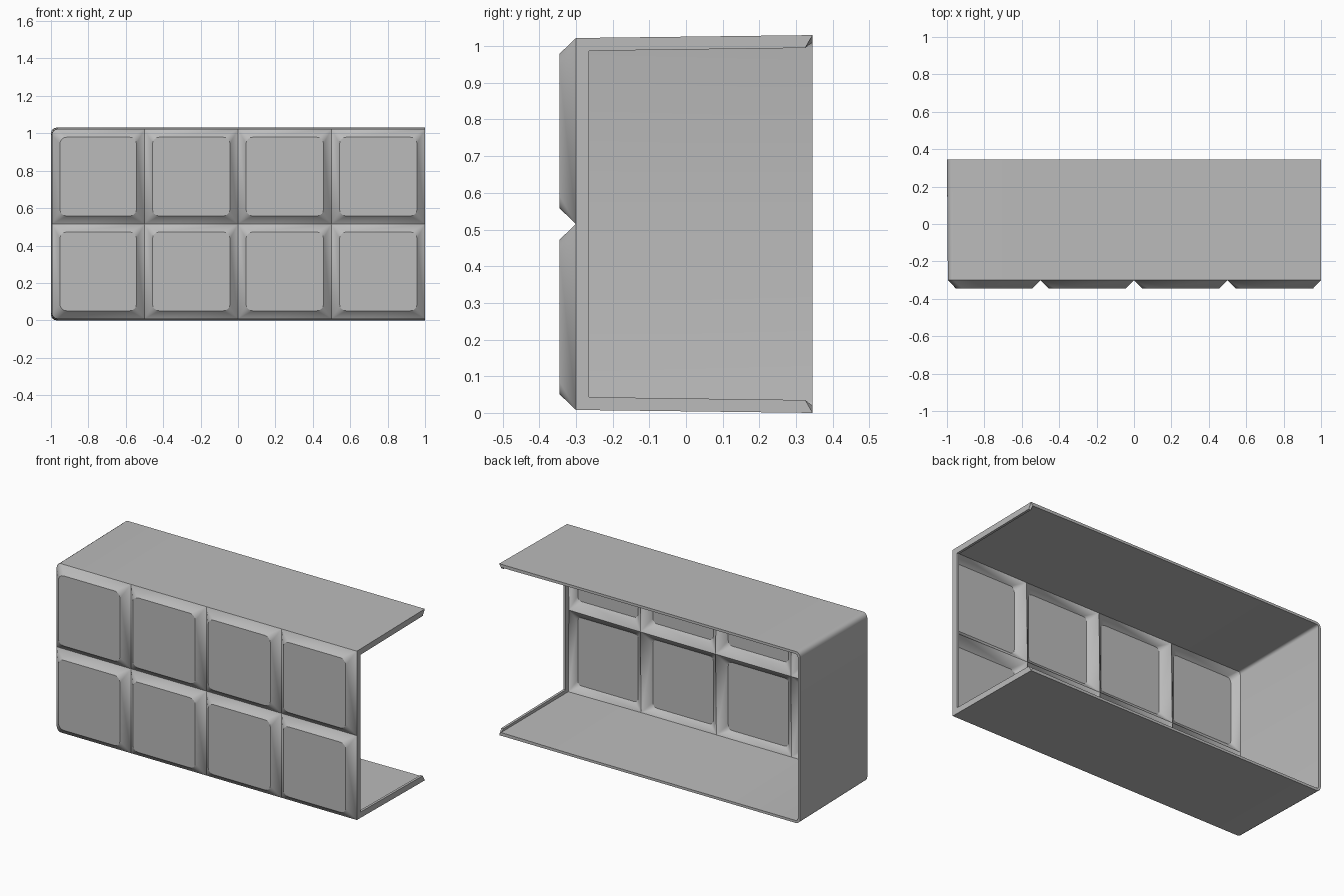
import bpy, bmesh, math

cube = bpy.data.objects.get("Cube")
if cube:
    bpy.data.objects.remove(cube, do_unlink=True)

# Main sizes
LEFT, RIGHT = -0.995, 1.0
LOW, MID, HIGH = 0.008, 0.515, 1.022
PANEL_Y, GROOVE_Y, BACK_Y = -0.345, -0.30, 0.345
INSET, SHEET, LIP = 0.043, 0.015, 0.035
STEPS = 5

grey = bpy.data.materials.new("warm_free_grey")
grey.name = "mid_grey"
grey.use_nodes = True
colour = (0.5, 0.5, 0.5, 1)
grey.diffuse_color = colour
grey.node_tree.nodes["Principled BSDF"].inputs["Base Color"].default_value = colour


def rounded_loop(bm, x0, x1, z0, z1, y, radii):
    """Ring of vertices; radii run bottom-left, bottom-right, top-right, top-left."""
    corners = [(x0, z0, 1, 1), (x1, z0, -1, 1), (x1, z1, -1, -1), (x0, z1, 1, -1)]
    ring = []
    for i, ((x, z, sx, sz), r) in enumerate(zip(corners, radii)):
        for k in range(STEPS):
            a = math.pi + math.pi / 2 * (i + k / (STEPS - 1))
            ring.append(bm.verts.new((x + r * (sx + math.cos(a)), y,
                                      z + r * (sz + math.sin(a)))))
    return ring


def boundary(bm):
    return [e for e in bm.edges if e.is_boundary]


def at_open_end(v):
    return abs(v.co.x - RIGHT) < 1e-4


bm = bmesh.new()

# Raised cushions with sloping sides that meet in V grooves
columns = [LEFT, -0.5, 0.0, 0.5, RIGHT]
rows = [LOW, MID, HIGH]
for c, (x0, x1) in enumerate(zip(columns, columns[1:])):
    for r, (z0, z1) in enumerate(zip(rows, rows[1:])):
        outer = 0.03 if c == 0 else 0
        base = rounded_loop(bm, x0, x1, z0, z1, GROOVE_Y,
                            [outer * (r == 0), 0, 0, outer * (r == 1)])
        top = rounded_loop(bm, x0 + INSET, x1 - INSET, z0 + INSET, z1 - INSET,
                           PANEL_Y, [0.035] * 4)
        bm.faces.new(top)
        n = len(base)
        for i in range(n):
            j = (i + 1) % n
            bm.faces.new((base[i], base[j], top[j], top[i]))
bmesh.ops.remove_doubles(bm, verts=bm.verts, dist=1e-4)

# Roof, floor and closed side wall, drafted slightly outward to the back
edges = [e for e in boundary(bm) if not all(at_open_end(v) for v in e.verts)]
walls = bmesh.ops.extrude_edge_only(bm, edges=edges)["geom"]
for v in [g for g in walls if isinstance(g, bmesh.types.BMVert)]:
    v.co.y = BACK_Y
    v.co.z = MID + (v.co.z - MID) * MID / (MID - LOW)
    if v.co.x < -0.9:
        v.co.x -= 0.005

# Inward lip around the open end
edges = [e for e in boundary(bm) if all(at_open_end(v) for v in e.verts)]
lip = bmesh.ops.extrude_edge_only(bm, edges=edges)["geom"]
for v in [g for g in lip if isinstance(g, bmesh.types.BMVert)]:
    if v.co.z < 0.1:
        v.co.z += LIP
    elif v.co.z > 0.9:
        v.co.z -= LIP
    v.co.y += LIP if v.co.y < 0 else -0.02

# Point all normals outward
bmesh.ops.recalc_face_normals(bm, faces=bm.faces)
front = min(bm.faces, key=lambda f: f.calc_center_median().y)
if front.normal.y > 0:
    bmesh.ops.reverse_faces(bm, faces=bm.faces)

mesh = bpy.data.meshes.new("cushioned_shell")
bm.to_mesh(mesh)
bm.free()
mesh.materials.append(grey)
shell = bpy.data.objects.new("cushioned_shell", mesh)
bpy.context.collection.objects.link(shell)

# Sheet thickness, then smooth shading with sharp creases
solid = shell.modifiers.new("sheet_thickness", "SOLIDIFY")
solid.thickness = SHEET
solid.offset = -1
solid.use_even_offset = True
bpy.ops.object.select_all(action="DESELECT")
shell.select_set(True)
bpy.context.view_layer.objects.active = shell
bpy.ops.object.modifier_apply(modifier=solid.name)
bpy.ops.object.shade_smooth_by_angle(angle=math.radians(30))
